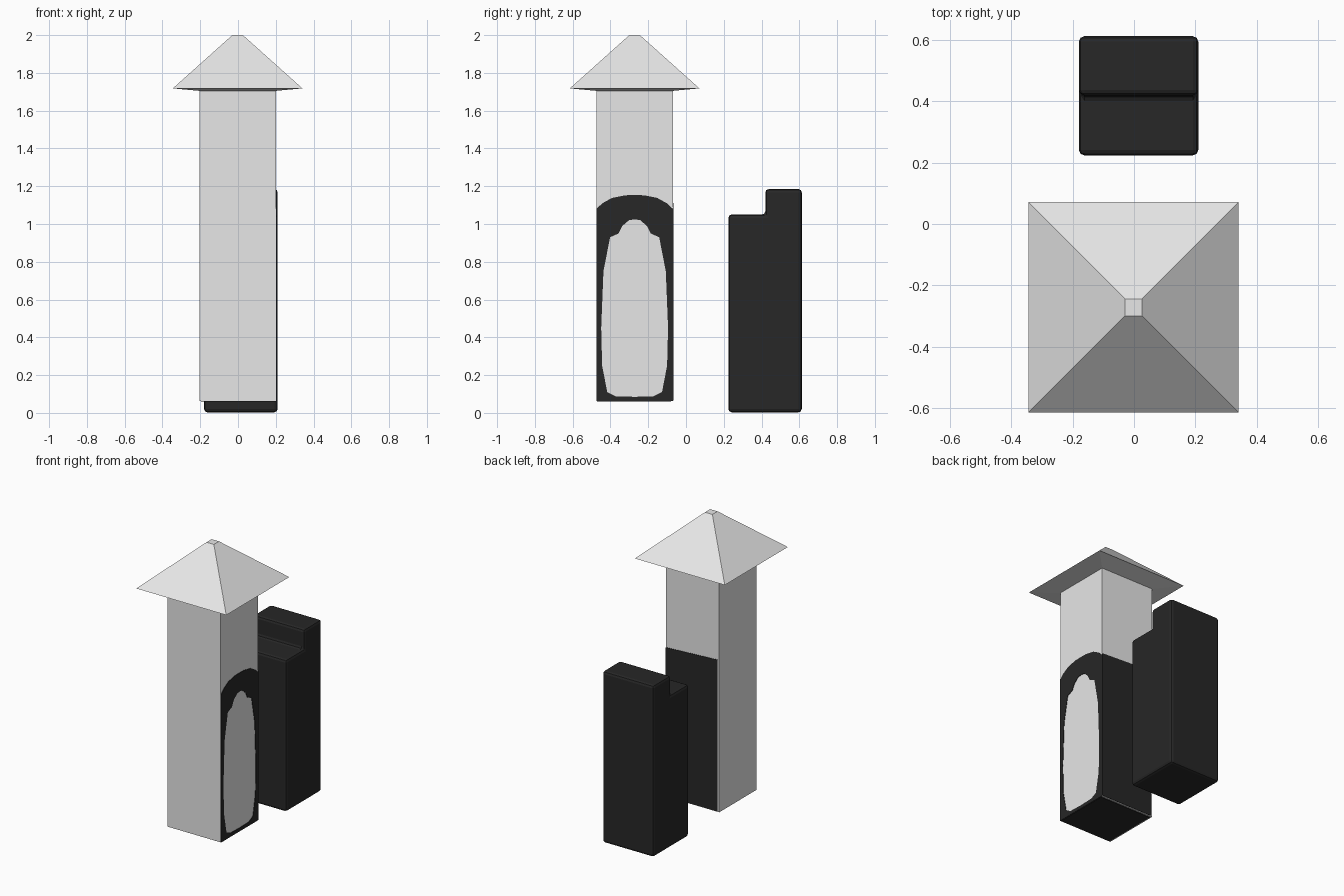
import bpy, bmesh
from mathutils import Vector

if "Cube" in bpy.data.objects:
    bpy.data.objects.remove(bpy.data.objects["Cube"])


def material(name, v):
    m = bpy.data.materials.new(name)
    m.diffuse_color = (v, v, v, 1)
    m.use_nodes = True
    m.node_tree.nodes["Principled BSDF"].inputs["Base Color"].default_value = m.diffuse_color
    return m


LIGHT = material("light grey", 0.8)
DARK = material("charcoal", 0.02)
CX, CY, H = -0.002, -0.272, 0.203   # tower centre and half width


def make(name, verts, faces, mat):
    me = bpy.data.meshes.new(name)
    bm = bmesh.new()
    vs = [bm.verts.new(v) for v in verts]
    for f in faces:
        bm.faces.new([vs[i] for i in f])
    bmesh.ops.recalc_face_normals(bm, faces=bm.faces)
    bm.to_mesh(me)
    bm.free()
    me.materials.append(mat)
    ob = bpy.data.objects.new(name, me)
    bpy.context.collection.objects.link(ob)
    return ob


def square(h, z):
    return [(CX + sx * h, CY + sy * h, z) for sx, sy in ((-1, -1), (1, -1), (1, 1), (-1, 1))]


def stack(name, rings, mat):
    """Square rings joined into a closed solid."""
    verts = [v for h, z in rings for v in square(h, z)]
    n = len(rings)
    faces = [(3, 2, 1, 0), tuple(range(4 * n - 4, 4 * n))]
    for r in range(n - 1):
        for i in range(4):
            j = (i + 1) % 4
            faces.append((4 * r + i, 4 * r + j, 4 * r + 4 + j, 4 * r + 4 + i))
    return make(name, verts, faces, mat)


def plate(name, verts, faces):
    ob = make(name, verts, faces, DARK)
    mod = ob.modifiers.new("thickness", "SOLIDIFY")
    mod.thickness, mod.offset = 0.004, 0
    return ob


# Tower shaft and pyramid roof with a slightly sloping underside
stack("tower_shaft", [(H, 0.062), (H, 1.712)], LIGHT)
stack("tower_roof", [(H, 1.705), (0.343, 1.718), (0.028, 2.0)], LIGHT)

# Dark arched border on the right side of the shaft (half outline, mirrored)
outer = [(0, .062), (.12, .062), (H, .062), (H, .2), (H, .45), (H, .75),
         (H, 1.08), (.17, 1.11), (.12, 1.138), (.05, 1.152), (0, 1.153)]
inner = [(0, .085), (.10, .088), (.145, .11), (.172, .25), (.177, .45), (.165, .75),
         (.13, .93), (.085, .95), (.065, .99), (.03, 1.02), (0, 1.025)]
xr = CX + H + 0.001
for side, s in (("front", -1), ("back", 1)):
    n = len(outer)
    verts = [(xr, CY + s * u, z) for u, z in outer + inner]
    faces = [(i, i + 1, n + i + 1, n + i) for i in range(n - 1)]
    plate("arch_border_" + side, verts, faces)

# Dark panels on the back and underside of the shaft
yb = CY + H + 0.001
plate("back_panel", [(CX - H + 0.012, yb, .066), (CX + H, yb, .066),
                     (CX + H, yb, 1.09), (CX - H + 0.012, yb, 1.11)], [(0, 1, 2, 3)])
plate("base_panel", [(-0.195, CY - H + .005, .061), (CX + H, CY - H + .005, .061),
                     (CX + H, CY + H - .01, .061), (-0.195, CY + H - .01, .061)], [(0, 1, 2, 3)])

# Separate stepped block with softened edges
prof = [(.224, .003), (.613, .003), (.613, 1.185), (.42, 1.185), (.42, 1.05), (.224, 1.05)]
n = len(prof)
verts = [(x, y, z) for x in (-.18, .21) for y, z in prof]
faces = [tuple(range(n)), tuple(range(n, 2 * n))]
faces += [(i, (i + 1) % n, n + (i + 1) % n, n + i) for i in range(n)]
block = make("stepped_block", verts, faces, DARK)
bv = block.modifiers.new("soft edges", "BEVEL")
bv.width, bv.segments = 0.018, 2
